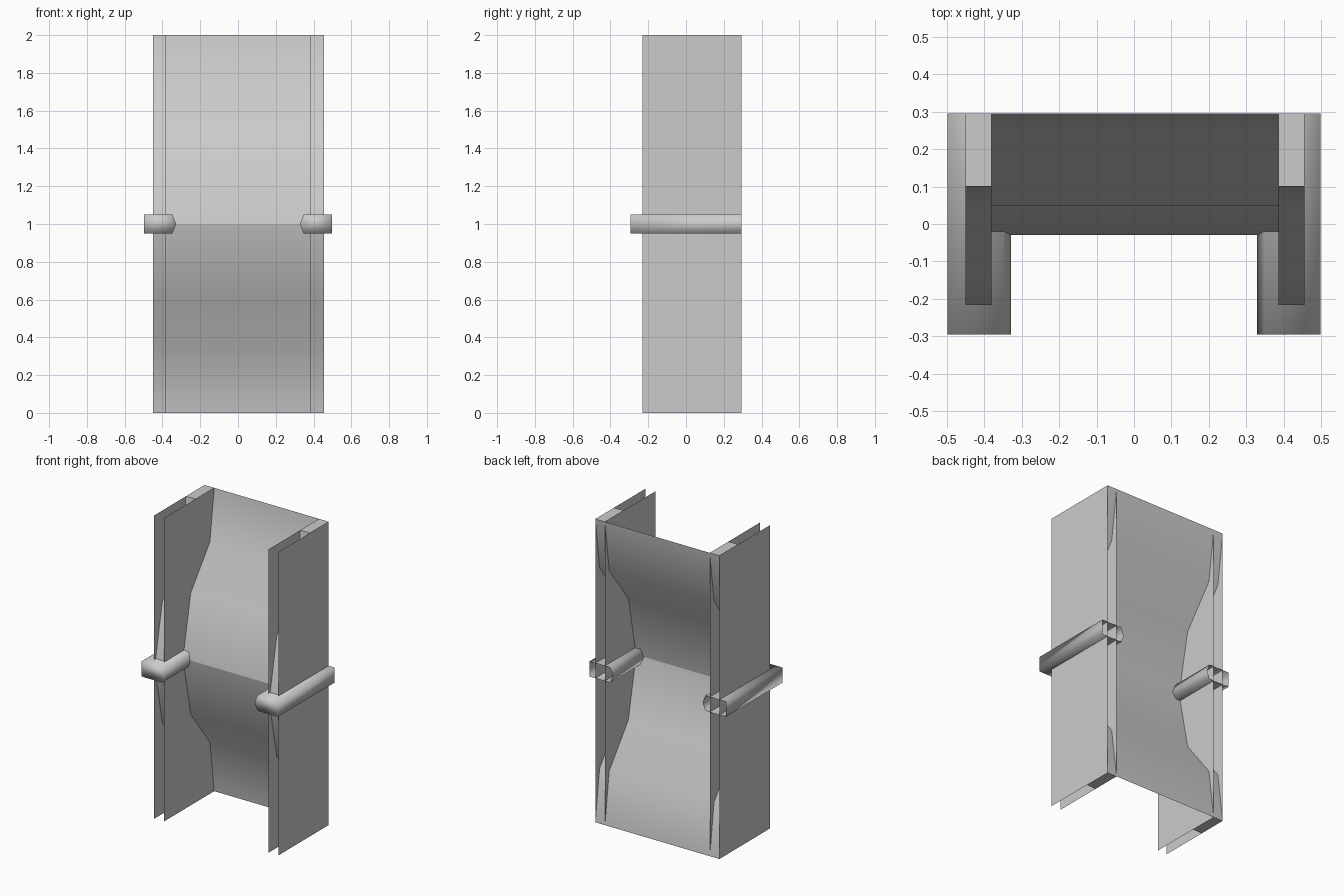
import bpy, bmesh

if "Cube" in bpy.data.objects:
    bpy.data.objects.remove(bpy.data.objects["Cube"])

BACK = 0.295
# half profile (y, z) of the bowed sheet, from the top edge to the middle crease
HALF = [(BACK, 2.0), (0.25, 1.66), (0.05, 1.4), (-0.03, 1.0)]


def make(name, verts, faces, angle=None, smooth=False):
    me = bpy.data.meshes.new(name)
    me.from_pydata(verts, [], faces)
    bm = bmesh.new()
    bm.from_mesh(me)
    bmesh.ops.recalc_face_normals(bm, faces=bm.faces)
    bm.to_mesh(me)
    bm.free()
    ob = bpy.data.objects.new(name, me)
    bpy.context.collection.objects.link(ob)
    if smooth:
        for p in me.polygons:
            p.use_smooth = True
    if angle:
        bpy.ops.object.select_all(action='DESELECT')
        ob.select_set(True)
        bpy.context.view_layer.objects.active = ob
        bpy.ops.object.shade_smooth_by_angle(angle=angle)
    return ob


def bowed_sheet(name, x0, x1, dy):
    # upper and lower halves stay separate so the middle crease is sharp
    verts, faces = [], []
    for half in (HALF, [(y, 2 - z) for y, z in HALF]):
        b = len(verts)
        for y, z in half:
            verts += [(x0, y + dy, z), (x1, y + dy, z)]
        for i in range(len(half) - 1):
            k = b + 2 * i
            faces.append((k, k + 1, k + 3, k + 2))
    return make(name, verts, faces, angle=0.7)


# thin upright side sheets, two per side
for name, x in (("left_outer_sheet", -0.45), ("left_inner_sheet", -0.38),
                ("right_inner_sheet", 0.385), ("right_outer_sheet", 0.455)):
    make(name, [(x, -0.23, 0), (x, BACK, 0), (x, BACK, 2), (x, -0.23, 2)],
         [(0, 1, 2, 3)])

# main bowed panel across the full width
bowed_sheet("bowed_panel", -0.45, 0.455, 0)

# front filler strips between each sheet pair, with end caps
for side, x0, x1 in (("left", -0.45, -0.38), ("right", 0.385, 0.455)):
    bowed_sheet(side + "_front_strip", x0, x1, -0.195)
    for end, z in (("top", 2), ("bottom", 0)):
        make(f"{side}_{end}_cap",
             [(x0, 0.1, z), (x1, 0.1, z), (x1, BACK, z), (x0, BACK, z)],
             [(0, 1, 2, 3)])

# horizontal rails, closed at the front and open at the back
SECTION = [(0.497, 0.95), (0.497, 1.05), (0.347, 1.05), (0.328, 1.0), (0.347, 0.95)]
n = len(SECTION)
for side, s in (("left", -1), ("right", 1)):
    verts = [(s * x, y, z) for y in (-0.295, BACK) for x, z in SECTION]
    faces = [(i, (i + 1) % n, n + (i + 1) % n, n + i) for i in range(n)]
    faces.append(tuple(range(n)))
    make(side + "_rail", verts, faces, smooth=True)
